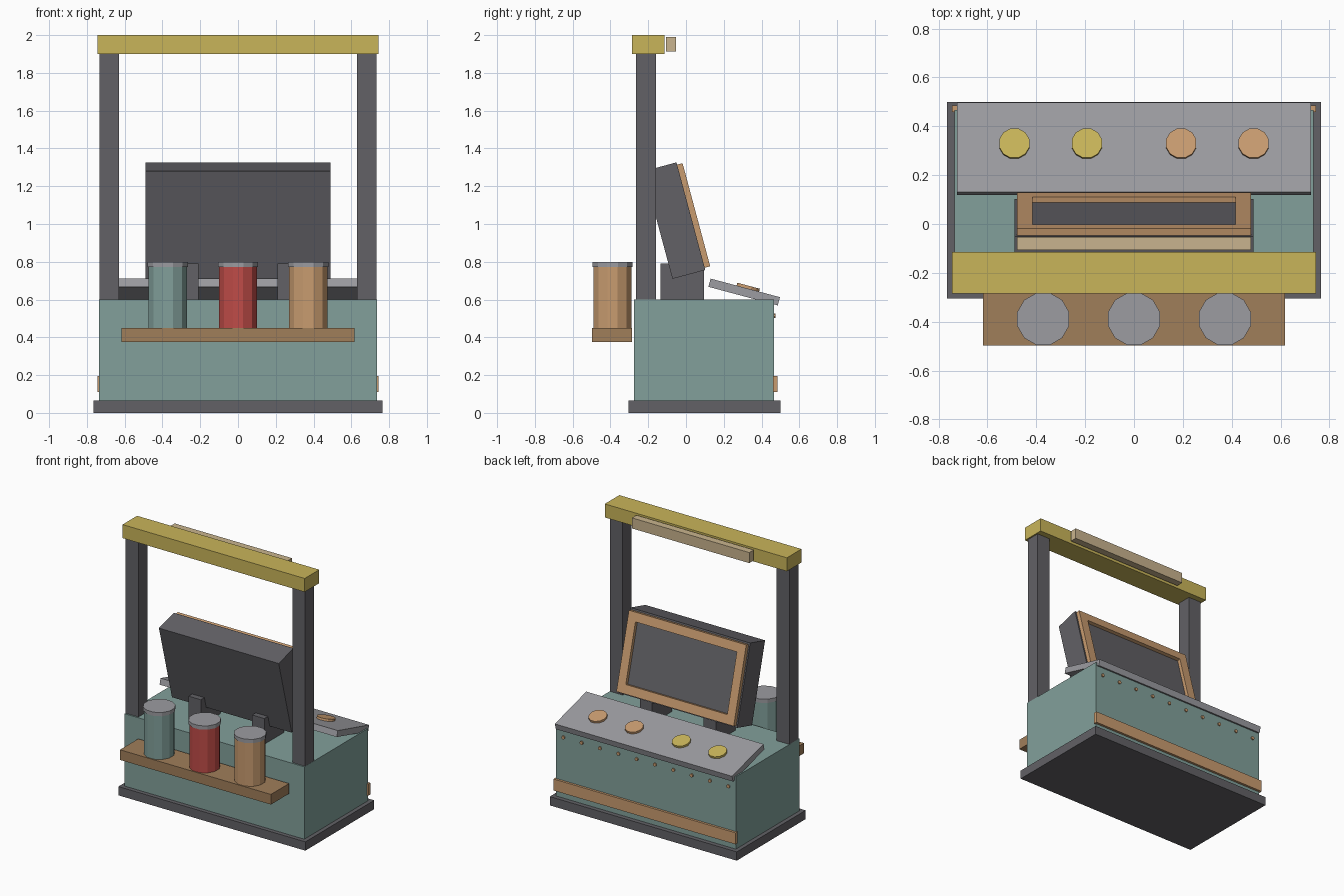
import bpy, math
from mathutils import Matrix, Vector

if "Cube" in bpy.data.objects:
    bpy.data.objects.remove(bpy.data.objects["Cube"])


def material(name, hex_rgb):
    def lin(c):
        c /= 255
        return c / 12.92 if c <= 0.04045 else ((c + 0.055) / 1.055) ** 2.4
    m = bpy.data.materials.new(name)
    m.diffuse_color = [lin(int(hex_rgb[i:i + 2], 16)) for i in (0, 2, 4)] + [1]
    m.use_nodes = True
    m.node_tree.nodes["Principled BSDF"].inputs["Base Color"].default_value = m.diffuse_color
    return m


DARK = material("dark_grey", "626166")
TEAL = material("teal", "82a09b")
YELLOW = material("mustard_yellow", "c9b55a")
GREY = material("light_grey", "9c9ca1")
RED = material("red", "c04c48")
WOOD = material("brown_wood", "a07e5a")
COPPER = material("copper_tan", "c99c70")
CREAM = material("cream", "c9b48e")


def finish(name, mat, matrix):
    ob = bpy.context.object
    ob.name = name
    ob.data.transform(matrix)
    ob.data.materials.append(mat)
    return ob


def box(name, mat, center, size, frame=Matrix()):
    bpy.ops.mesh.primitive_cube_add(size=1)
    return finish(name, mat, frame @ Matrix.Translation(center) @ Matrix.Diagonal((*size, 1)))


def cyl(name, mat, center, r, h, sides=12, frame=Matrix()):
    bpy.ops.mesh.primitive_cylinder_add(vertices=sides, radius=r, depth=h)
    turn = Matrix.Rotation(math.pi / sides, 4, 'Z')
    return finish(name, mat, frame @ Matrix.Translation(center) @ turn)


def tilted(center, degrees):
    return Matrix.Translation(center) @ Matrix.Rotation(math.radians(degrees), 4, 'X')


# Plinth and cabinet
box("plinth", DARK, (0, 0.097, 0.0325), (1.53, 0.805, 0.065))
box("cabinet", TEAL, (0, 0.096, 0.3325), (1.47, 0.742, 0.535))

# Posts, overhead beam and lamp bar
for s, side in ((-1, "left"), (1, "right")):
    box(side + "_post", DARK, (s * 0.682, -0.212, 1.25), (0.105, 0.105, 1.3))
    box(side + "_screen_bracket", DARK, (s * 0.26, -0.02, 0.695), (0.1, 0.23, 0.19))
box("overhead_beam", YELLOW, (0, -0.2, 1.95), (1.49, 0.17, 0.1))
box("lamp_bar", CREAM, (0, -0.08, 1.952), (0.96, 0.052, 0.078))

# Leaning screen housing with raised frame on its rear face
lean = tilted((0, -0.061, 1.018), 15)
box("screen_housing", DARK, (0, 0, 0), (0.98, 0.18, 0.59), lean)
box("screen_panel", DARK, (0, 0.092, 0), (0.83, 0.006, 0.44), lean)
for s, end in ((-1, "lower"), (1, "upper")):
    box(end + "_frame_rail", COPPER, (0, 0.105, s * 0.25), (0.96, 0.03, 0.065), lean)
for s, side in ((-1, "left"), (1, "right")):
    box(side + "_frame_stile", COPPER, (s * 0.4475, 0.105, 0), (0.065, 0.03, 0.435), lean)

# Sloping control desk with buttons
desk = tilted((0, 0.308, 0.64), -15)
box("control_desk", GREY, (0, 0, 0), (1.45, 0.38, 0.045), desk)
for i, x in enumerate((-0.49, -0.193, 0.193, 0.49)):
    cyl("button_%d" % i, YELLOW if x < 0 else COPPER, (x, 0.014, 0.027), 0.064, 0.022, 12, desk)

# Rear kick strip and rivets
box("kick_strip", COPPER, (0, 0.472, 0.152), (1.49, 0.025, 0.085))
for i in range(10):
    cyl("rivet_%d" % i, COPPER, (0, 0, 0), 0.013, 0.016, 8,
        tilted((-0.675 + 0.15 * i, 0.467, 0.515), 90))

# Front shelf with three capped canisters
box("shelf", WOOD, (0, -0.391, 0.412), (1.235, 0.212, 0.075))
for x, mat, label in ((-0.372, TEAL, "left"), (0, RED, "middle"), (0.372, COPPER, "right")):
    cyl(label + "_canister", mat, (x, -0.389, 0.6125), 0.105, 0.325)
    cyl(label + "_canister_cap", GREY, (x, -0.389, 0.786), 0.11, 0.028)
